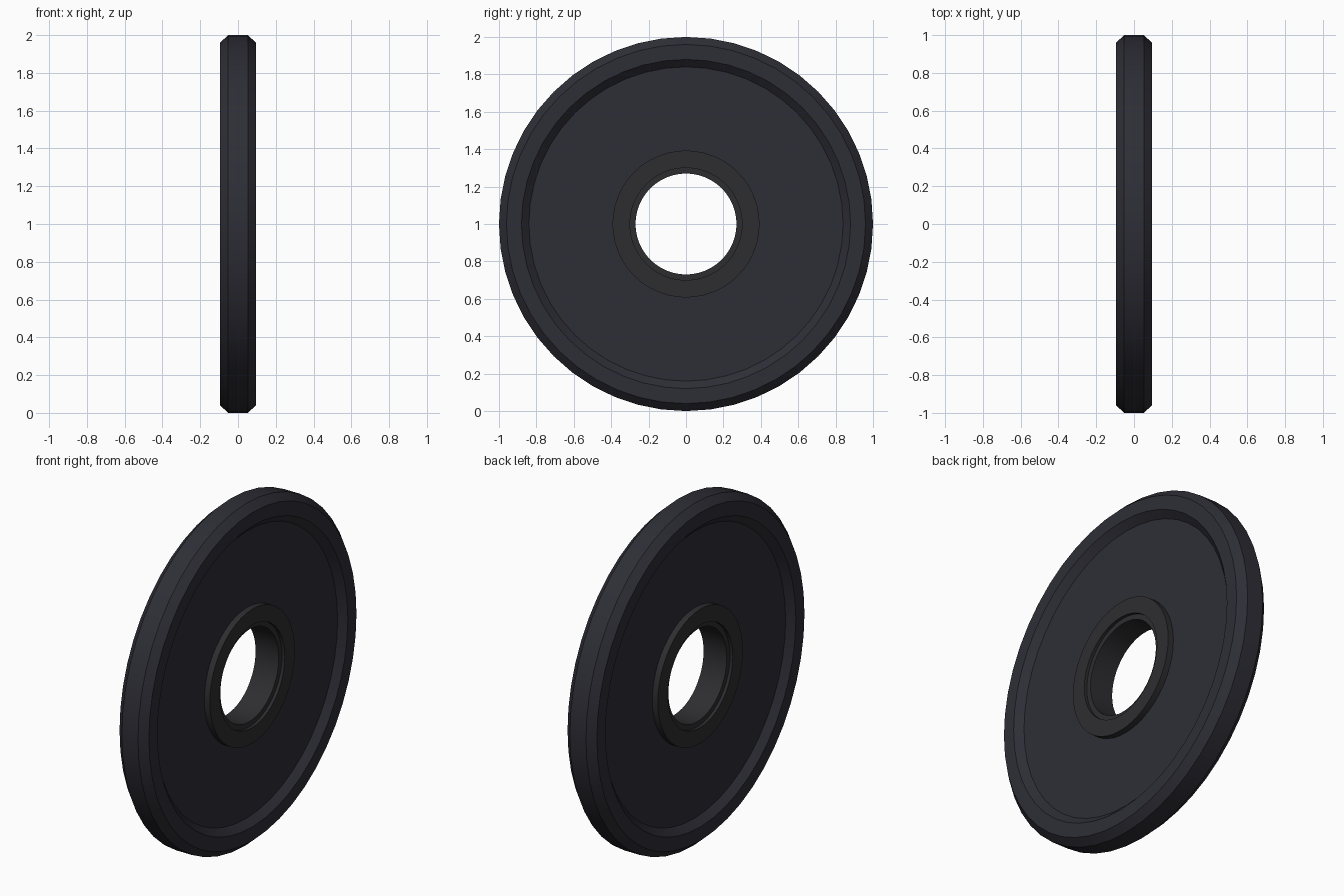
import bpy
import math

if "Cube" in bpy.data.objects:
    bpy.data.objects.remove(bpy.data.objects["Cube"], do_unlink=True)


def make_material(name, color):
    mat = bpy.data.materials.new(name)
    mat.use_nodes = True
    mat.diffuse_color = color
    mat.node_tree.nodes["Principled BSDF"].inputs["Base Color"].default_value = color
    return mat


def lathe(name, half_profile, mat, sides=48):
    """Revolve a closed (x, radius) section, mirrored in x, about the x axis."""
    section = half_profile + [(-x, r) for x, r in reversed(half_profile)]
    n = len(section)
    verts = []
    for i in range(sides):
        a = 2 * math.pi * i / sides
        verts += [(x, r * math.sin(a), 1 + r * math.cos(a)) for x, r in section]
    faces = []
    for i in range(sides):
        j = (i + 1) % sides
        for k in range(n):
            m = (k + 1) % n
            faces.append((i * n + k, i * n + m, j * n + m, j * n + k))
    mesh = bpy.data.meshes.new(name)
    mesh.from_pydata(verts, [], faces)
    mesh.materials.append(mat)
    obj = bpy.data.objects.new(name, mesh)
    bpy.context.collection.objects.link(obj)
    # Consistent outward normals, smooth rounds with sharp creases
    bpy.ops.object.select_all(action="DESELECT")
    obj.select_set(True)
    bpy.context.view_layer.objects.active = obj
    bpy.ops.object.mode_set(mode="EDIT")
    bpy.ops.mesh.select_all(action="SELECT")
    bpy.ops.mesh.normals_make_consistent(inside=False)
    bpy.ops.object.mode_set(mode="OBJECT")
    bpy.ops.object.shade_smooth_by_angle(angle=math.radians(20))
    return obj


rubber = make_material("dark rubber", (0.027, 0.027, 0.037, 1))
steel = make_material("dark steel", (0.027, 0.027, 0.030, 1))

# Plate body with chamfered rim and recessed faces
lathe("plate_body", [(0.057, 0.34), (0.057, 0.84), (0.095, 0.88),
                     (0.095, 0.96), (0.052, 1.0)], rubber)

# Raised hub ring around the bore
lathe("hub_ring", [(0.093, 0.30), (0.093, 0.393)], steel)

# Sleeve lining the bore, set slightly below the hub ring
lathe("bore_sleeve", [(0.075, 0.27), (0.075, 0.302)], steel)
